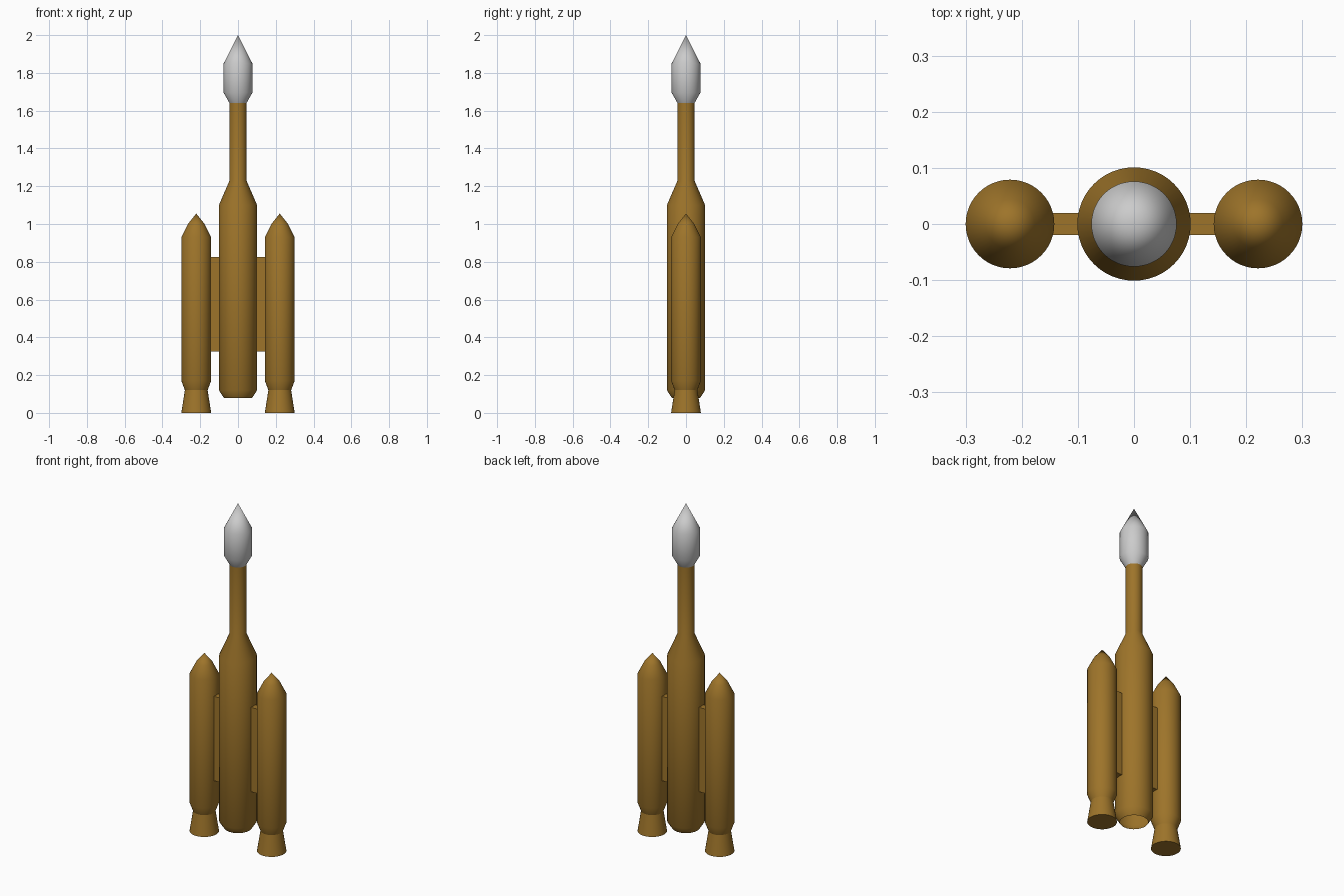
import bpy, bmesh, math

if "Cube" in bpy.data.objects:
    bpy.data.objects.remove(bpy.data.objects["Cube"])

BROWN = bpy.data.materials.new("brown_paint")
BROWN.diffuse_color = (0.34, 0.175, 0.023, 1)
BROWN.use_nodes = True
BROWN.node_tree.nodes["Principled BSDF"].inputs["Base Color"].default_value = BROWN.diffuse_color
SIDES = 48


def finish(name, bm, mat, smooth=True):
    mesh = bpy.data.meshes.new(name)
    bm.to_mesh(mesh)
    bm.free()
    ob = bpy.data.objects.new(name, mesh)
    bpy.context.collection.objects.link(ob)
    if mat:
        mesh.materials.append(mat)
    if smooth:
        bpy.ops.object.select_all(action='DESELECT')
        bpy.context.view_layer.objects.active = ob
        ob.select_set(True)
        bpy.ops.object.shade_smooth_by_angle(angle=math.radians(65))
    return ob


def lathe(name, profile, x=0.0, mat=None, cap=False):
    """Spin a (radius, z) profile, listed bottom to top, around a vertical axis."""
    bm = bmesh.new()
    rings = []
    for r, z in profile:
        if r == 0:
            rings.append([bm.verts.new((x, 0, z))] * SIDES)
        else:
            rings.append([bm.verts.new((x + r * math.cos(a), r * math.sin(a), z))
                          for a in (math.tau * i / SIDES for i in range(SIDES))])
    for lo, hi in zip(rings, rings[1:]):
        for i in range(SIDES):
            j = (i + 1) % SIDES
            quad = [lo[i], lo[j], hi[j], hi[i]]
            bm.faces.new(list(dict.fromkeys(quad)))
    if cap:
        bm.faces.new(rings[0][::-1])
    return finish(name, bm, mat)


def box(name, x0, x1, y, z0, z1, mat):
    bm = bmesh.new()
    bmesh.ops.create_cube(bm, size=1)
    for v in bm.verts:
        v.co = ((x0 + x1) / 2 + v.co.x * (x1 - x0), v.co.y * 2 * y,
                (z0 + z1) / 2 + v.co.z * (z1 - z0))
    return finish(name, bm, mat, smooth=False)


# Central core with slim upper stage, open at the base
lathe("core_stage", [(0.075, 0.08), (0.101, 0.12), (0.101, 1.10),
                     (0.045, 1.23), (0.045, 1.645)], mat=BROWN)

# Grey payload fairing
lathe("payload_fairing", [(0.045, 1.64), (0.076, 1.695), (0.076, 1.85), (0, 2.0)])

# Side boosters, nozzles and connecting struts
for side, s in (("left", -1), ("right", 1)):
    x = 0.221 * s
    lathe(f"booster_{side}", [(0.06, 0.12), (0.079, 0.17), (0.079, 0.93),
                              (0.044, 1.0), (0, 1.055)], x, BROWN)
    lathe(f"nozzle_{side}", [(0.079, 0), (0.06, 0.122)], x, BROWN, cap=True)
    x0, x1 = sorted((0.09 * s, 0.16 * s))
    box(f"strut_{side}", x0, x1, 0.02, 0.325, 0.825, BROWN)
